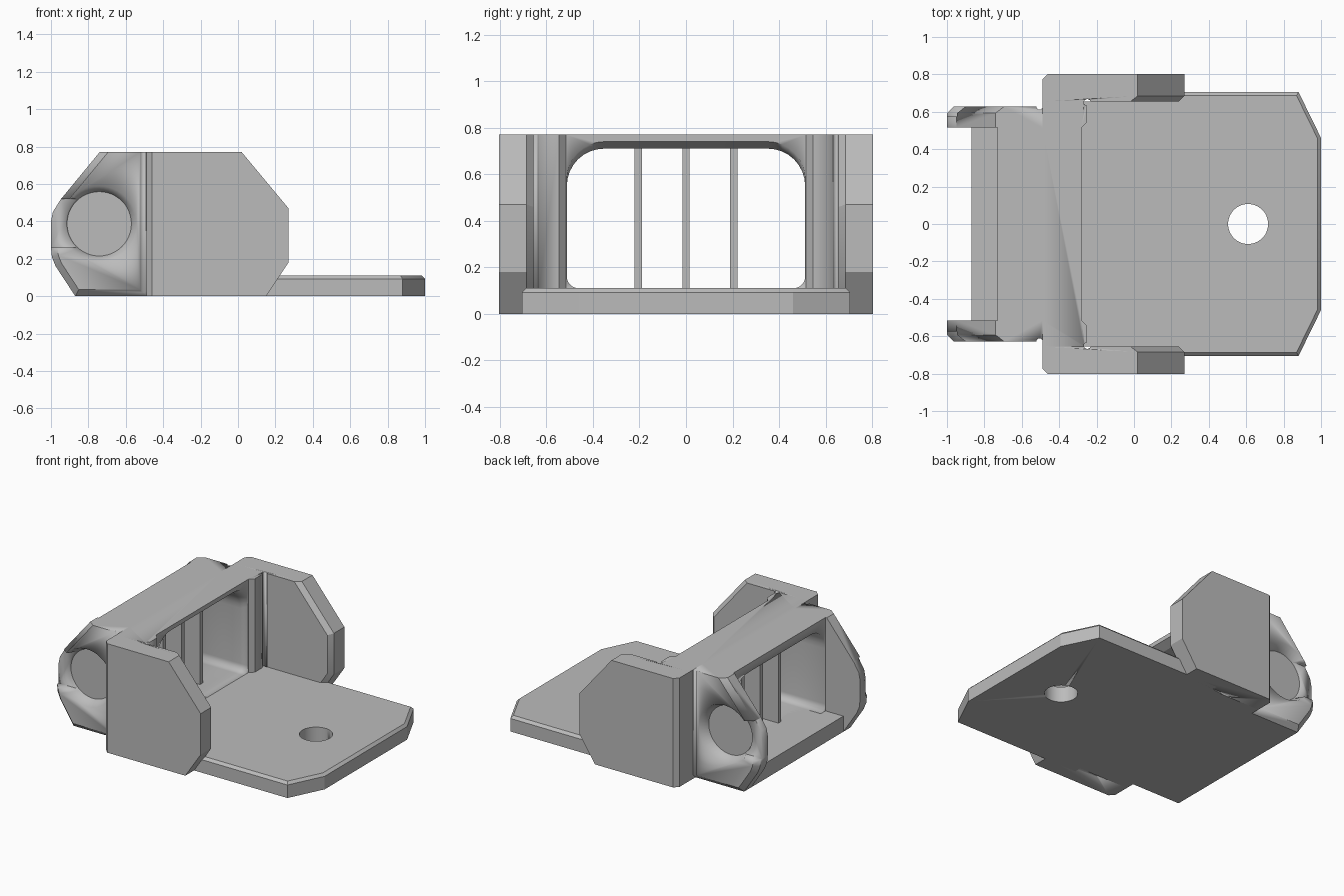
import bpy, bmesh, math
from math import cos, sin, pi

cube = bpy.data.objects.get("Cube")
if cube:
    bpy.data.objects.remove(cube, do_unlink=True)

grey = bpy.data.materials.new("plain_grey")
grey.use_nodes = True
colour = (0.5, 0.5, 0.5, 1)
grey.diffuse_color = colour
grey.node_tree.nodes["Principled BSDF"].inputs["Base Color"].default_value = colour


def loft(name, rings, edge_test=None, width=0.03):
    """Closed solid through matching rings, optionally bevelling chosen edges."""
    bm = bmesh.new()
    vs = [[bm.verts.new(p) for p in ring] for ring in rings]
    n = len(vs[0])
    bm.faces.new(vs[0])
    bm.faces.new(vs[-1])
    for a, b in zip(vs, vs[1:]):
        for i in range(n):
            j = (i + 1) % n
            bm.faces.new((a[i], a[j], b[j], b[i]))
    bmesh.ops.recalc_face_normals(bm, faces=bm.faces)
    if edge_test:
        edges = [e for e in bm.edges if edge_test(e.verts[0].co, e.verts[1].co)]
        bmesh.ops.bevel(bm, geom=edges, offset=width, segments=1, affect='EDGES')
    me = bpy.data.meshes.new(name)
    bm.to_mesh(me)
    bm.free()
    ob = bpy.data.objects.new(name, me)
    bpy.context.collection.objects.link(ob)
    me.materials.append(grey)
    activate(ob)
    bpy.ops.object.shade_smooth_by_angle(angle=math.radians(25))
    return ob


def activate(ob):
    bpy.ops.object.select_all(action='DESELECT')
    ob.select_set(True)
    bpy.context.view_layer.objects.active = ob


def place(p, axis, h):
    """Put a 2D point on the plane at h along the axis."""
    return {'X': (h, p[0], p[1]), 'Y': (p[0], h, p[1]), 'Z': (p[0], p[1], h)}[axis]


def prism(name, pts, axis, lo, hi, edge_test=None, width=0.03):
    return loft(name, [[place(p, axis, h) for p in pts] for h in (lo, hi)], edge_test, width)


def box2d(x0, x1, y0, y1):
    return [(x0, y0), (x1, y0), (x1, y1), (x0, y1)]


def circle(x, y, r, n=48):
    return [(x + r * cos(2 * pi * i / n), y + r * sin(2 * pi * i / n)) for i in range(n)]


def mirrored(half):
    """Plan outline from its +y half."""
    return half + [(x, -y) for x, y in reversed(half)]


def cut(ob, *cutters):
    for c in cutters:
        m = ob.modifiers.new("cut", 'BOOLEAN')
        m.operation, m.solver, m.object = 'DIFFERENCE', 'EXACT', c
        activate(ob)
        bpy.ops.object.modifier_apply(modifier=m.name)
        bpy.data.objects.remove(c, do_unlink=True)


def mirror_y(ob):
    m = ob.modifiers.new("mirror", 'MIRROR')
    m.use_axis = (False, True, False)
    activate(ob)
    bpy.ops.object.modifier_apply(modifier=m.name)


def groove(x, y):
    return prism("groove_cutter", circle(x, y, 0.018, 16), 'Z', -0.1, 0.9)


TOP, FLOOR = 0.77, 0.11

# Base plate with a round hole and a chamfered upper rim
plan = mirrored([(-0.87, 0.515), (-0.49, 0.515), (-0.49, 0.655), (-0.1, 0.655),
                 (-0.1, 0.705), (0.88, 0.705), (1.0, 0.46)])
base = prism("base_plate", plan, 'Z', 0, FLOOR,
             lambda a, b: min(a.z, b.z) > 0.1 and (min(a.x, b.x) > -0.2 or max(a.x, b.x) < -0.8)
             and max(a.x, b.x) != min(a.x, b.x, -0.1), 0.018)
cut(base, prism("hole_cutter", circle(0.61, 0, 0.107), 'Z', -0.1, 0.3))

# Bridge frame with a rounded window flaring toward the plate
frame_plan = mirrored([(-0.73, 0.515), (-0.49, 0.515), (-0.49, 0.655),
                       (-0.25, 0.655), (-0.25, 0.545), (-0.28, 0.515)])
frame = prism("bridge_frame", frame_plan, 'Z', FLOOR - 0.01, TOP)


def window(grow):
    pts = []
    for sy, sz, r, a0 in ((1, 1, 0.16, 0), (-1, 1, 0.16, 90), (-1, 0, 0.05, 180), (1, 0, 0.05, 270)):
        cy = sy * (0.512 - r)
        cz = 0.71 + grow - r if sz else FLOOR + r
        for i in range(9):
            a = math.radians(a0 + i * 90 / 8)
            pts.append((cy + r * cos(a), cz + r * sin(a)))
    return pts


sections = ((-1, 0), (-0.34, 0), (-0.28, 0.03), (-0.2, 0.03))
cut(frame, loft("window_cutter", [[place(p, 'X', x) for p in window(g)] for x, g in sections]),
    *[groove(-0.25, s * 0.65) for s in (-1, 1)])

# Three upright bars in the window
for i, y in enumerate((-0.205, 0, 0.205)):
    prism("window_bar_%d" % (i + 1), box2d(-0.59, -0.43, y - 0.016, y + 0.016), 'Z',
          FLOOR - 0.005, 0.72)

# Outer cheeks: inner front edges and the rear corner are chamfered
cheek_side = [(-0.49, 0), (-0.49, TOP), (0.02, TOP), (0.27, 0.47), (0.27, 0.18), (0.15, 0)]


def cheek_edge(a, b):
    inner_front = max(a.y, b.y) < 0.7 and min(a.x, b.x) > 0 and max(a.x, b.x) > 0.2
    rear_corner = min(a.y, b.y) > 0.7 and max(a.x, b.x) < -0.4
    return inner_front or rear_corner


cheeks = prism("outer_cheeks", cheek_side, 'Y', 0.655, 0.803, cheek_edge)
cut(cheeks, groove(-0.25, 0.65))
mirror_y(cheeks)

# Rear cheeks: chamfered outline, tapered round pocket and a shallow side slot
lug_side = [(-0.49, 0), (-0.87, 0), (-0.975, 0.16), (-0.995, 0.21), (-1, 0.26), (-1, 0.40),
            (-0.99, 0.45), (-0.95, 0.515), (-0.74, TOP), (-0.49, TOP)]
lugs = prism("rear_cheeks", lug_side, 'Y', 0.515, 0.628,
             lambda a, b: min(a.y, b.y) > 0.6 and min(a.x, b.x) < -0.8, 0.035)
pocket = loft("pocket_cutter", [[place(p, 'Y', y) for p in circle(-0.742, 0.387, r)]
                                for y, r in ((0.56, 0.172), (0.628, 0.202), (0.66, 0.216))])
slot = prism("slot_cutter", box2d(-1.1, -0.8, 0.26, 0.52), 'Y', 0.575, 0.7)
cut(lugs, pocket, slot, groove(-0.505, 0.63))
mirror_y(lugs)
